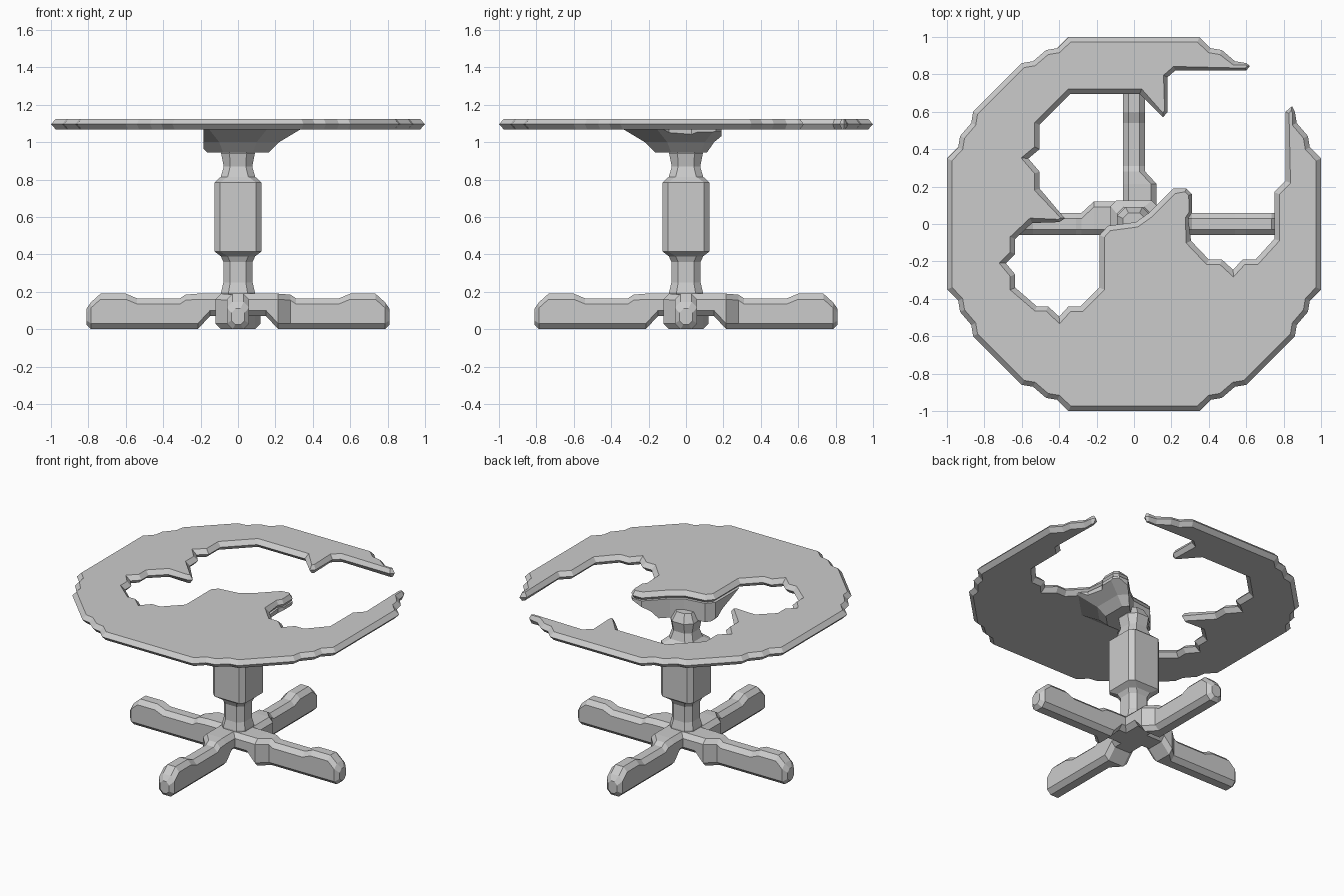
import bpy
import bmesh
from mathutils import Vector
from mathutils.geometry import intersect_point_line

cube = bpy.data.objects.get("Cube")
if cube:
    bpy.data.objects.remove(cube, do_unlink=True)

grey = bpy.data.materials.new("plain grey")
grey.use_nodes = True
grey.diffuse_color = (0.6, 0.6, 0.6, 1)
grey.node_tree.nodes["Principled BSDF"].inputs["Base Color"].default_value = (0.6, 0.6, 0.6, 1)


def loft(name, rings):
    """Skin a stack of equal-length rings and cap both ends."""
    bm = bmesh.new()
    loops = [[bm.verts.new(p) for p in ring] for ring in rings]
    count = len(loops[0])
    for low, high in zip(loops, loops[1:]):
        for i in range(count):
            j = (i + 1) % count
            bm.faces.new((low[i], low[j], high[j], high[i]))
    bm.faces.new(loops[0][::-1])
    bm.faces.new(loops[-1])
    bmesh.ops.recalc_face_normals(bm, faces=bm.faces[:])
    mesh = bpy.data.meshes.new(name)
    bm.to_mesh(mesh)
    bm.free()
    mesh.materials.append(grey)
    obj = bpy.data.objects.new(name, mesh)
    bpy.context.collection.objects.link(obj)
    return obj


def octagon(half, flat, z):
    """Square ring with cut corners."""
    quarter = [(half, -flat), (half, flat)]
    ring = []
    for _ in range(4):
        ring += quarter
        quarter = [(-y, x) for x, y in quarter]
    return [(x, y, z) for x, y in ring]


def edge_distance(p, a, b):
    q, t = intersect_point_line(p, a, b)
    t = max(0, min(1, t))
    return (p - a.lerp(b, t)).length


def shrink(points, amount):
    """Move an outline inward, less where the shape is thin."""
    pts = [Vector(p) for p in points]
    n = len(pts)
    result = []
    for i, p in enumerate(pts):
        before = (p - pts[i - 1]).normalized()
        after = (pts[(i + 1) % n] - p).normalized()
        side_a = Vector((-before.y, before.x))
        side_b = Vector((-after.y, after.x))
        room = min(edge_distance(p, pts[j], pts[(j + 1) % n])
                   for j in range(n) if j not in (i, (i - 1) % n))
        d = min(amount, 0.42 * room)
        miter = side_a + side_b
        if miter.length < 0.1:
            miter = after - before
        miter.normalize()
        result.append(p + miter * d / max(0.6, miter.dot(side_a)))
    return result


def at_height(points, z):
    return [(p[0], p[1], z) for p in points]


# Stepped outer rim, one quarter turned four times
steps = [(.35, 1), (.41, .94), (.47, .93), (.54, .87), (.6, .86)]
quarter = [(y, x) for x, y in steps] + steps[::-1]
rim = []
for _ in range(4):
    rim += quarter
    quarter = [(-y, x) for x, y in quarter]
rim = rim[len(steps):] + rim[:len(steps)]

# Broken inner edge: right bite, centre, left bite, back bite
right_bite = [(.845, .63), (.81, .6), (.81, .23), (.75, .17), (.75, -.08),
              (.65, -.19), (.58, -.19), (.53, -.245), (.47, -.19),
              (.4, -.19), (.305, -.09), (.29, .03)]
centre_edge = [(.31, .06), (.31, .16), (.28, .19), (.21, .19), (.08, .06),
               (.01, .01), (-.14, -.01), (-.185, -.06)]
left_bite = [(-.185, -.34), (-.285, -.44), (-.35, -.44), (-.4, -.495),
             (-.46, -.44), (-.52, -.44), (-.635, -.34), (-.635, -.27),
             (-.685, -.21), (-.635, -.16), (-.635, -.08), (-.545, .005),
             (-.4, .01), (-.37, .03)]
back_bite = [(-.505, .19), (-.505, .28), (-.565, .35), (-.505, .4),
             (-.505, .53), (-.34, .695), (.03, .695), (.155, .57),
             (.18, .6), (.18, .785), (.22, .82), (.6, .82), (.62, .845)]
outline = rim + right_bite + centre_edge + left_bite + back_bite

# Table top with a chamfered edge all round
inner = shrink(outline, 0.027)
loft("table_top", [at_height(inner, 1.067), at_height(outline, 1.096),
                   at_height(inner, 1.125)])

# Flared support under the top, broken along the same edge
support = loft("top_support", [octagon(.165, .08, .945), octagon(.22, .1, 1.0),
                               octagon(.345, .16, 1.075)])
cutter = loft("support_cutter", [at_height(outline, .8), at_height(outline, 1.3)])
cutter.hide_render = True
cutter.hide_viewport = True
cut = support.modifiers.new("broken edge", "BOOLEAN")
cut.operation = "INTERSECT"
cut.solver = "EXACT"
cut.object = cutter

# Turned post with a thick square middle
loft("post", [octagon(*ring) for ring in (
    (.09, .05, .07), (.09, .05, .2), (.078, .042, .25), (.078, .042, .36),
    (.092, .055, .39), (.125, .095, .415), (.125, .095, .785),
    (.092, .055, .815), (.076, .042, .87), (.09, .045, .94), (.06, .03, 1.0))])


def leg_ring(x, low, high, left, right):
    """Cut-corner section of a leg at distance x from the post."""
    c = min(.03, left * .6)
    return [(x, -right, low + c), (x, c - right, low), (x, left - c, low),
            (x, left, low + c), (x, left, high - c), (x, left - c, high),
            (x, c - right, high), (x, -right, high - c)]


# Four legs, each with a bulge on one side of its root
w = .06
sections = [leg_ring(*s) for s in (
    (0, .07, .19, w, .12), (.15, .07, .19, w, .12), (.215, 0, .19, w, .12),
    (.28, 0, .185, w, w), (.31, 0, .165, w, w), (.54, 0, .165, w, w),
    (.6, 0, .19, w, w), (.735, 0, .19, w, w), (.785, 0, .145, w, w),
    (.81, .025, .11, .035, .035))]
for name in ("left_leg", "back_leg", "right_leg", "front_leg"):
    loft(name, sections)
    sections = [[(-y, x, z) for x, y, z in ring] for ring in sections]
